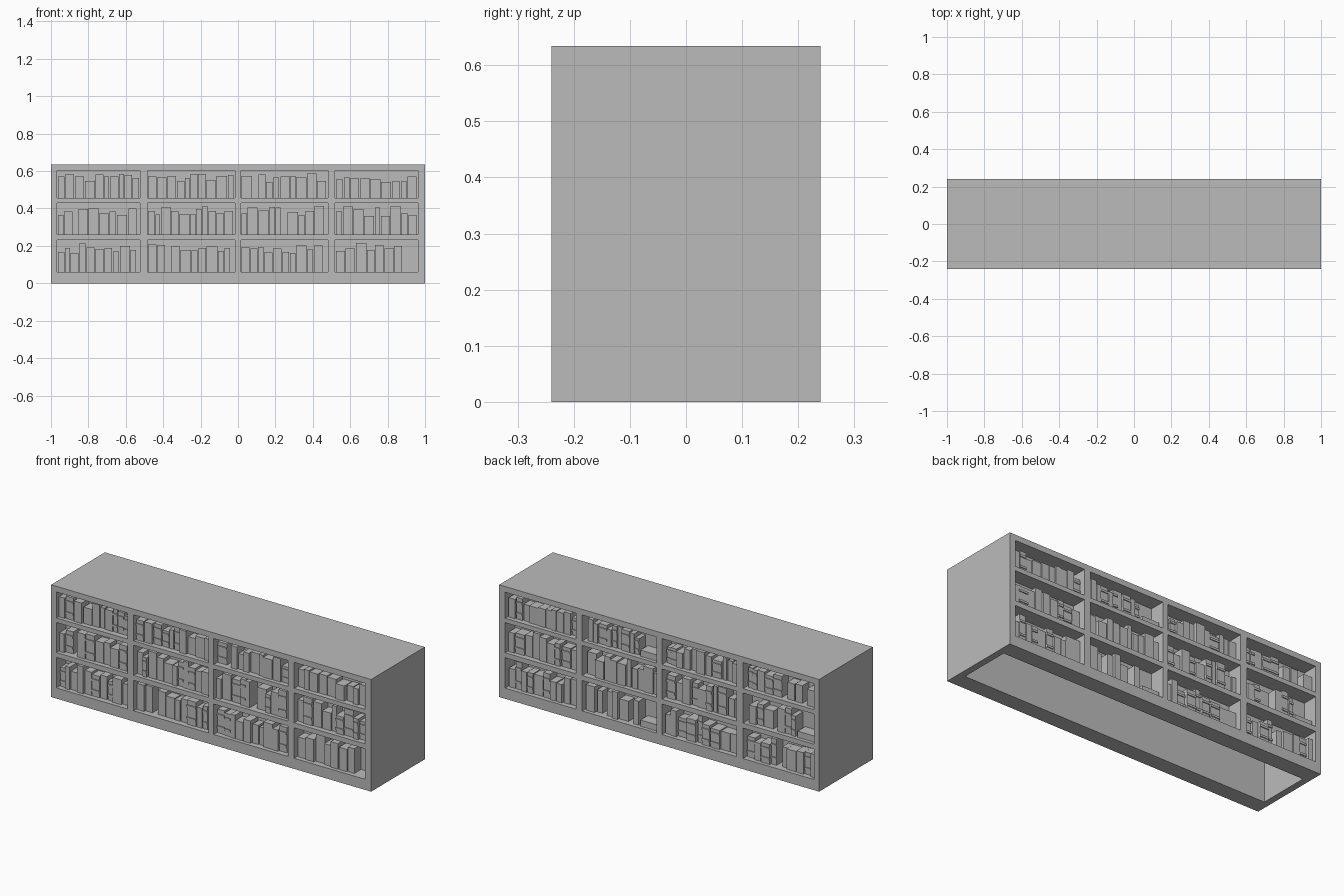
import bpy, bmesh, random
from mathutils import Matrix

random.seed(7)
cube = bpy.data.objects.get("Cube")
if cube:
    bpy.data.objects.remove(cube, do_unlink=True)

HALF_W, HALF_D, HEIGHT = 1.0, 0.24, 0.634
POCKET = 0.087                      # depth of each compartment
BAYS = [(-0.967, -0.524), (-0.484, -0.017), (0.016, 0.481), (0.519, 0.963)]
ROWS = {"lower": (0.06, 0.232), "middle": (0.26, 0.43), "upper": (0.455, 0.602)}
# Compartments with a loose volume lying flat at one end (side, row, bay)
LYING = {("back", "upper", 2), ("back", "lower", 2), ("back", "middle", 0)}
GAP_END = {("front", "lower", 3)}

grey = bpy.data.materials.new("plain_grey")
grey.use_nodes = True
grey.diffuse_color = (0.5, 0.5, 0.5, 1)
grey.node_tree.nodes["Principled BSDF"].inputs["Base Color"].default_value = (0.5, 0.5, 0.5, 1)


def add_box(bm, x, y, z):
    """Box spanning the three (low, high) ranges."""
    spans = [sorted(r) for r in (x, y, z)]
    centre = [(a + b) / 2 for a, b in spans]
    size = [b - a for a, b in spans]
    bmesh.ops.create_cube(bm, size=1, matrix=Matrix.Translation(centre) @ Matrix.Diagonal((*size, 1)))


def finish(bm, name):
    mesh = bpy.data.meshes.new(name)
    bm.to_mesh(mesh)
    bm.free()
    mesh.materials.append(grey)
    obj = bpy.data.objects.new(name, mesh)
    bpy.context.collection.objects.link(obj)
    return obj


# Double-sided case, hollow from below
bm = bmesh.new()
add_box(bm, (-HALF_W, HALF_W), (-HALF_D, HALF_D), (0, HEIGHT))
case = finish(bm, "bookcase")

bm = bmesh.new()
add_box(bm, (-0.962, 0.962), (-0.148, 0.148), (-0.1, 0.6))
for sign in (-1, 1):
    for bay in BAYS:
        for row in ROWS.values():
            add_box(bm, bay, (sign * (HALF_D - POCKET), sign * (HALF_D + 0.1)), row)
cutter = finish(bm, "compartment_cutter")
cutter.hide_render = True
cutter.hide_viewport = True
cut = case.modifiers.new("compartments", 'BOOLEAN')
cut.operation = 'DIFFERENCE'
cut.solver = 'EXACT'
cut.object = cutter


def add_book(bm, sign, x, floor, width, height):
    """Upright book, sometimes with raised bands across the spine."""
    spine = HALF_D - random.uniform(0.018, 0.036)
    back = HALF_D - POCKET
    add_box(bm, (x, x + width), (sign * spine, sign * back), (floor, floor + height))
    if random.random() < 0.35:
        for level in (0.22, 0.72):
            z = floor + level * height
            add_box(bm, (x, x + width), (sign * (spine + 0.005), sign * (spine - 0.01)),
                    (z, z + 0.012))


# Rows of books in every compartment
for side, sign in (("front", -1), ("back", 1)):
    for row, (floor, top) in ROWS.items():
        clear = top - floor
        for index, (left, right) in enumerate(BAYS):
            key = (side, row, index)
            bm = bmesh.new()
            start, stop = left + 0.004, right - 0.006
            if key in LYING:
                start += 0.125
                add_box(bm, (left + 0.008, left + 0.115),
                        (sign * (HALF_D - 0.02), sign * (HALF_D - POCKET)),
                        (floor, floor + 0.035))
            if key in GAP_END:
                stop -= 0.08
            x = start
            while x < stop - 0.025:
                width = min(random.uniform(0.024, 0.058), stop - x)
                height = clear * random.uniform(0.58, 0.9)
                add_book(bm, sign, x, floor, width, height)
                x += width + random.choice((0.003, 0.003, 0.004, 0.006))
                if random.random() < 0.07:
                    x += 0.03
            finish(bm, f"{side}_{row}_books_{index + 1}")
